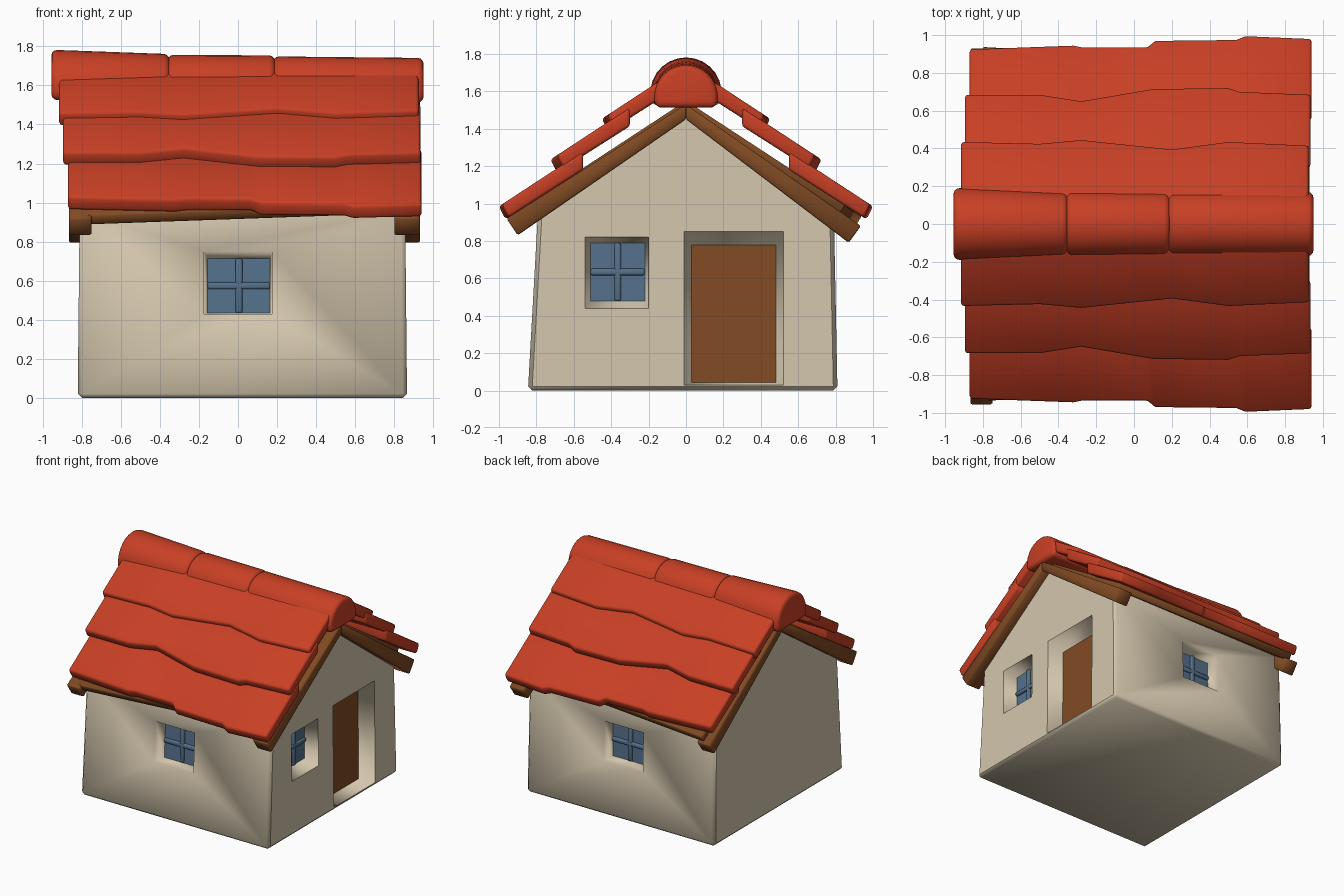
import bpy, bmesh, math
from mathutils import Vector

if "Cube" in bpy.data.objects:
    bpy.data.objects.remove(bpy.data.objects["Cube"])


def material(name, rgb):
    m = bpy.data.materials.new(name)
    m.use_nodes = True
    m.diffuse_color = (*rgb, 1)
    bsdf = m.node_tree.nodes["Principled BSDF"]
    bsdf.inputs["Base Color"].default_value = (*rgb, 1)
    bsdf.inputs["Roughness"].default_value = 0.8
    return m


PLASTER = material("cream plaster", (0.66, 0.57, 0.42))
TILE = material("red tile", (0.58, 0.05, 0.018))
WOOD = material("brown wood", (0.22, 0.07, 0.017))
GLASS = material("blue glass", (0.09, 0.165, 0.26))


def finish(name, bm, mats, angle=None):
    mesh = bpy.data.meshes.new(name)
    bm.to_mesh(mesh)
    bm.free()
    ob = bpy.data.objects.new(name, mesh)
    bpy.context.collection.objects.link(ob)
    for m in mats:
        mesh.materials.append(m)
    if angle:
        bpy.ops.object.select_all(action="DESELECT")
        ob.select_set(True)
        bpy.context.view_layer.objects.active = ob
        bpy.ops.object.shade_smooth_by_angle(angle=math.radians(angle))
    return ob


def loft(name, sections, mat, bevel=0.012, segments=2):
    """Closed skin through matching cross-sections, with rounded hard edges."""
    bm = bmesh.new()
    rings = [[bm.verts.new(p) for p in s] for s in sections]
    n = len(rings[0])
    for a, b in zip(rings, rings[1:]):
        for i in range(n):
            j = (i + 1) % n
            bm.faces.new((a[i], a[j], b[j], b[i]))
    bm.faces.new(rings[0])
    bm.faces.new(rings[-1])
    bmesh.ops.recalc_face_normals(bm, faces=bm.faces)
    hard = [e for e in bm.edges if e.calc_face_angle(0) > 0.75]
    bmesh.ops.bevel(bm, geom=hard, offset=bevel, segments=segments,
                    profile=0.5, affect="EDGES", clamp_overlap=True)
    return finish(name, bm, [mat], 50)


def window_bars(name, centre, axis, width, height):
    """Raised glazing cross, axis being the wall's horizontal direction."""
    bm = bmesh.new()
    for w, h in ((width, 0.035), (0.035, height)):
        size = Vector((0.036, 0.036, h))
        size[axis] = w
        cube = bmesh.ops.create_cube(bm, size=1)["verts"]
        for v in cube:
            v.co = centre + v.co * size
    bmesh.ops.bevel(bm, geom=bm.edges[:], offset=0.01, segments=2,
                    profile=0.5, affect="EDGES")
    finish(name, bm, [GLASS], 50)


def opening(face, axis, outer, inner, depth, mat_index):
    """Recess a tapered opening into a four-sided wall face."""
    depth_axis = 1 - axis
    point, normal = face.verts[0].co.copy(), face.normal.copy()
    for rect, sink in ((outer, 0), (inner, depth)):
        bmesh.ops.inset_individual(bm, faces=[face], thickness=0.005)
        c = face.calc_center_median()
        for v in face.verts:
            co = v.co.copy()
            co[axis] = rect[0] if co[axis] < c[axis] else rect[1]
            co.z = rect[2] if co.z < c.z else rect[3]
            co[depth_axis] -= normal.dot(co - point) / normal[depth_axis]
            v.co = co - normal * sink
    face.material_index = mat_index
    return face.calc_center_median()


# House body: gabled prism with softened edges
bm = bmesh.new()
ends = []
for x, top_x in ((-0.82, -0.81), (0.865, 0.855)):
    ends.append([bm.verts.new(p) for p in (
        (x, -0.845, 0), (x, 0.81, 0), (top_x, 0.79, 0.98),
        (top_x, 0, 1.51), (top_x, -0.79, 0.98))])
for i in range(5):
    j = (i + 1) % 5
    bm.faces.new((ends[0][i], ends[0][j], ends[1][j], ends[1][i]))
for ring in ends:
    bm.faces.new(ring)
bmesh.ops.recalc_face_normals(bm, faces=bm.faces)
bmesh.ops.bevel(bm, geom=bm.edges[:], offset=0.022, segments=1,
                profile=0.5, affect="EDGES")


def wall(direction):
    bm.normal_update()
    facing = [f for f in bm.faces if f.normal.dot(direction) > 0.95]
    return max(facing, key=lambda f: f.calc_area())


# Divide the door gable so each opening has its own wall panel
def split(face, co, no):
    bmesh.ops.bisect_plane(bm, geom=[face, *face.edges, *face.verts],
                           plane_co=co, plane_no=no)


X = Vector((1, 0, 0))
split(wall(X), (0, 0, 0.93), (0, 0, 1))
split(wall(X), (0, -0.1, 0), (0, 1, 0))
bm.normal_update()
panels = [f for f in bm.faces if f.normal.x > 0.95]
for f in bm.faces:
    f.smooth = True
    if abs(f.normal.x) > 0.95:
        for e in f.edges:
            e.smooth = False
low = sorted((f for f in panels if f.calc_center_median().z < 0.8),
             key=lambda f: f.calc_center_median().y)

bars = []
c = opening(low[0], 1, (-0.54, -0.2, 0.44, 0.82), (-0.51, -0.22, 0.48, 0.79), 0.11, 2)
bars.append(("gable_window_bars", c, 1, 0.29, 0.31))
opening(low[-1], 1, (-0.01, 0.52, 0.03, 0.85), (0.03, 0.48, 0.045, 0.78), 0.12, 1)
for f in low:
    for e in f.edges:
        e.smooth = False
for side, label in ((-1, "front"), (1, "back")):
    f = wall(Vector((0, side, 0)))
    c = opening(f, 0, (-0.175, 0.175, 0.43, 0.75), (-0.155, 0.165, 0.44, 0.72), 0.1, 2)
    for e in f.edges:
        e.smooth = False
    bars.append((label + "_window_bars", c, 0, 0.32, 0.28))
for f in bm.faces:
    f.smooth = True
finish("house_body", bm, [PLASTER, WOOD, GLASS])
for b in bars:
    window_bars(*b)

# Roof: tile courses, boarding and end beams on both slopes
SLOPE = 0.655
COURSES = {
    "eave_tiles": (1.64, 0.55, [(-0.87, 0.93), (-0.32, 0.95), (-0.27, 0.94), (0.07, 0.94),
                   (0.11, 0.975), (0.54, 0.98), (0.59, 1.0), (0.94, 0.985)]),
    "middle_tiles": (1.71, 0.3, [(-0.895, 0.69), (-0.5, 0.69), (-0.28, 0.655), (0.1, 0.72),
                     (0.5, 0.725), (0.56, 0.705), (0.935, 0.69)]),
    "upper_tiles": (1.748, 0.03, [(-0.915, 0.44), (-0.5, 0.43), (-0.28, 0.45), (0.2, 0.4),
                    (0.5, 0.44), (0.925, 0.42)]),
}
for side, label in ((-1, "front"), (1, "back")):
    for name, (top, upper, edge) in COURSES.items():
        sections = []
        for x, y in edge:
            z = top - SLOPE * y
            zu = top - SLOPE * upper
            sections.append([(x, side * y, z), (x, side * (y - 0.035), z - 0.07),
                             (x, side * upper, zu - 0.1), (x, side * upper, zu)])
        loft(label + "_" + name, sections, TILE, 0.016)

    boarding = [[(x, 0, 1.55), (x, side * y, 1.55 - SLOPE * y),
                 (x, side * (y - 0.03), 1.5 - SLOPE * y), (x, 0, 1.48)]
                for x, y in ((-0.8, 0.94), (0.85, 0.85))]
    loft(label + "_roof_boarding", boarding, WOOD, 0.006, 1)

    tip, foot = ((-0.96, 0.92), (-0.9, 0.83)) if side < 0 else ((0.935, 0.88), (0.87, 0.79))
    for x0, x1, end in ((-0.865, -0.75, "left"), (0.8, 0.93, "right")):
        end = "plain_gable" if end == "left" else "door_gable"
        beam = [[(x, 0, 1.53), (x, *tip), (x, *foot), (x, 0, 1.45)] for x in (x0, x1)]
        loft(label + "_" + end + "_beam", beam, WOOD, 0.008, 1)


# Ridge caps: three rounded arches end to end
def arch(x, r, z):
    angles = [math.radians(-20 + 220 * i / 16) for i in range(17)]
    return [(x, r * math.cos(a), z + r * math.sin(a)) for a in angles]


CAPS = [((-0.955, 0.192, 1.59), (-0.35, 0.168, 1.592)),
        ((-0.36, 0.174, 1.582), (0.19, 0.168, 1.585)),
        ((0.18, 0.17, 1.578), (0.95, 0.17, 1.57))]
for i, (a, b) in enumerate(CAPS):
    loft(f"ridge_cap_{i + 1}", [arch(*a), arch(*b)], TILE, 0.03, 3)
